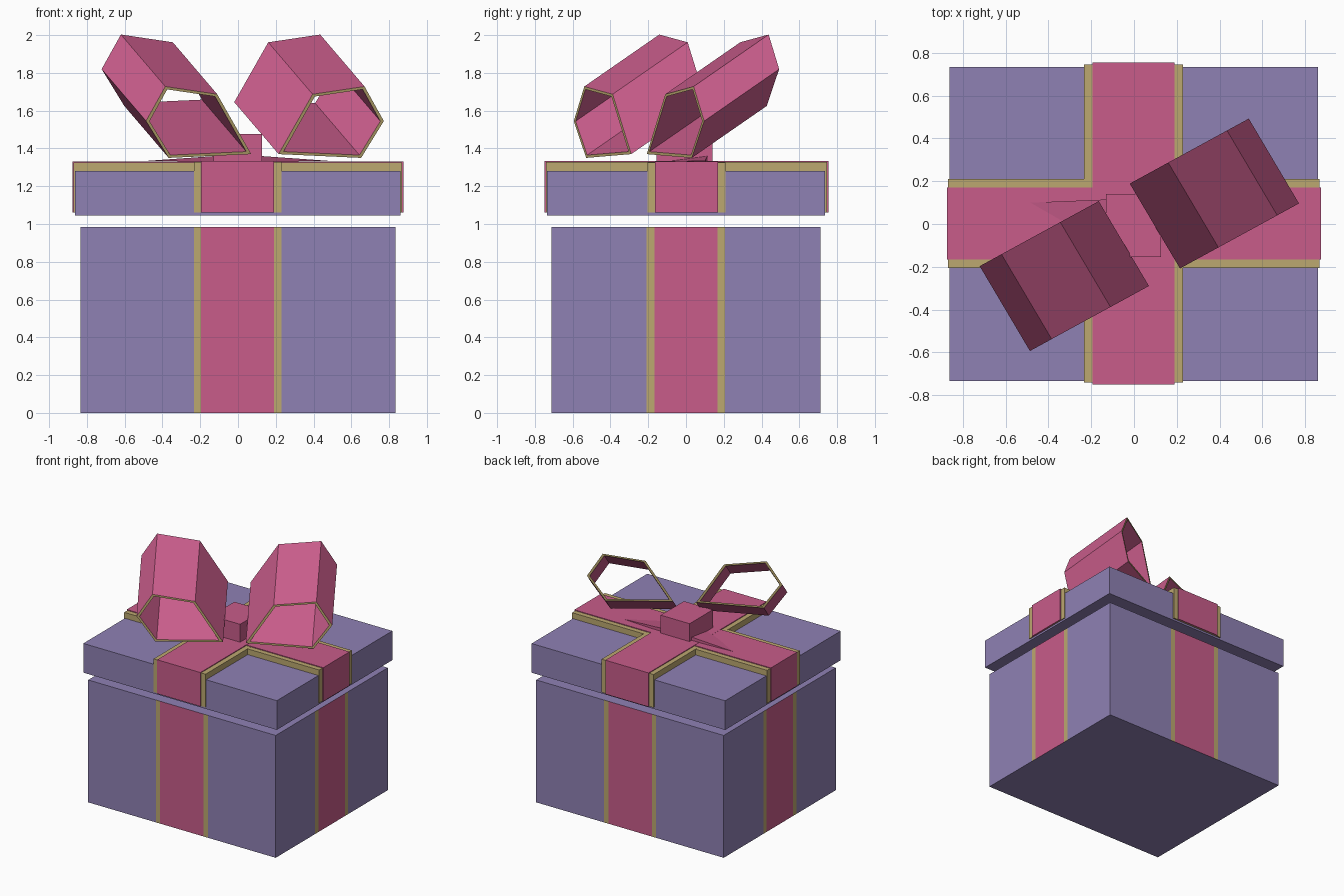
import bpy, bmesh
from mathutils import Vector

if "Cube" in bpy.data.objects:
    bpy.data.objects.remove(bpy.data.objects["Cube"], do_unlink=True)


def material(name, rgb):
    m = bpy.data.materials.new(name)
    m.use_nodes = True
    m.diffuse_color = (*rgb, 1)
    m.node_tree.nodes["Principled BSDF"].inputs["Base Color"].default_value = (*rgb, 1)
    return m


PURPLE = material("purple_card", (0.275, 0.22, 0.456))
PINK = material("pink_ribbon", (0.578, 0.107, 0.255))
GOLD = material("gold_trim", (0.503, 0.392, 0.162))


def finish(name, bm, *mats):
    mesh = bpy.data.meshes.new(name)
    bm.normal_update()
    bm.to_mesh(mesh)
    bm.free()
    for m in mats:
        mesh.materials.append(m)
    ob = bpy.data.objects.new(name, mesh)
    bpy.context.scene.collection.objects.link(ob)
    return ob


def block_mesh(lo, hi):
    bm = bmesh.new()
    bmesh.ops.create_cube(bm, size=1)
    lo, hi = Vector(lo), Vector(hi)
    for v in bm.verts:
        v.co = (lo + hi) / 2 + v.co * (hi - lo)
    return bm


def block(name, lo, hi, mat):
    return finish(name, block_mesh(lo, hi), mat)


# Box body: ribbon stripes cut flush into the four walls
bm = block_mesh((-0.835, -0.713, 0), (0.835, 0.713, 0.985))
stripes = ((-0.233, -0.195, 0.19, 0.23), (-0.21, -0.168, 0.168, 0.207))
for axis, cuts in enumerate(stripes):
    normal = Vector((axis == 0, axis == 1, 0))
    for c in cuts:
        bmesh.ops.bisect_plane(bm, geom=bm.verts[:] + bm.edges[:] + bm.faces[:],
                               plane_co=normal * c, plane_no=normal)
bm.normal_update()
for f in bm.faces:
    if abs(f.normal.z) < 0.5:
        axis = 0 if abs(f.normal.y) > 0.5 else 1
        p = f.calc_center_median()[axis]
        a, b, c, d = stripes[axis]
        f.material_index = 1 if b < p < c else 2 if a < p < d else 0
finish("box_body", bm, PURPLE, PINK, GOLD)

# Lid with crossed raised ribbons
block("lid", (-0.863, -0.735, 1.045), (0.86, 0.735, 1.28), PURPLE)
block("lid_trim_long", (-0.87, -0.205, 1.06), (0.867, 0.21, 1.326), GOLD)
block("lid_trim_short", (-0.233, -0.742, 1.06), (0.23, 0.746, 1.327), GOLD)
block("lid_ribbon_long", (-0.875, -0.165, 1.06), (0.875, 0.17, 1.332), PINK)
block("lid_ribbon_short", (-0.195, -0.75, 1.06), (0.19, 0.755, 1.333), PINK)

# Knot and the two thin tapering folds beside it
block("bow_knot", (-0.13, -0.155, 1.33), (0.127, 0.14, 1.477), PINK)
for side, name in ((1, "right"), (-1, "left")):
    bm = bmesh.new()
    base = [(0.12 * side, -0.11, 1.33), (0.12 * side, 0.115, 1.33), (0.12 * side, 0.115, 1.36)]
    a, b, c = [bm.verts.new(p) for p in base]
    tip = bm.verts.new((0.485 * side, 0.1, 1.334))
    for tri in ((a, b, c), (a, c, tip), (c, b, tip), (b, a, tip)):
        bm.faces.new(tri)
    bmesh.ops.recalc_face_normals(bm, faces=bm.faces[:])
    finish("bow_fold_" + name, bm, PINK)


# Bow loops: five-sided slanted tubes with gold rims
PROFILE = [(0, 1.37), (0.18, 1.687), (0.455, 1.728), (0.557, 1.545), (0.437, 1.35)]
SLANT = Vector((-0.235, 0.397, 0.275))


def bow_loop(name, tip, side):
    bm = bmesh.new()
    outer = [Vector((tip[0] + side * x, tip[1] + side * x * 0.546, z)) for x, z in PROFILE]
    mid = sum(outer, Vector()) / len(outer)
    inner = [mid + (p - mid) * 0.92 for p in outer]
    rings = [[bm.verts.new(p + off) for p in pts]
             for pts, off in ((outer, Vector()), (outer, SLANT),
                              (inner, SLANT), (inner, Vector()))]
    n = len(outer)
    for r in range(4):
        ring, following = rings[r], rings[(r + 1) % 4]
        for i in range(n):
            j = (i + 1) % n
            f = bm.faces.new((ring[i], ring[j], following[j], following[i]))
            f.material_index = r % 2
    bmesh.ops.recalc_face_normals(bm, faces=bm.faces[:])
    finish(name, bm, PINK, GOLD)


bow_loop("bow_loop_right", (0.215, -0.208), 1)
bow_loop("bow_loop_left", (0.07, -0.29), -1)
